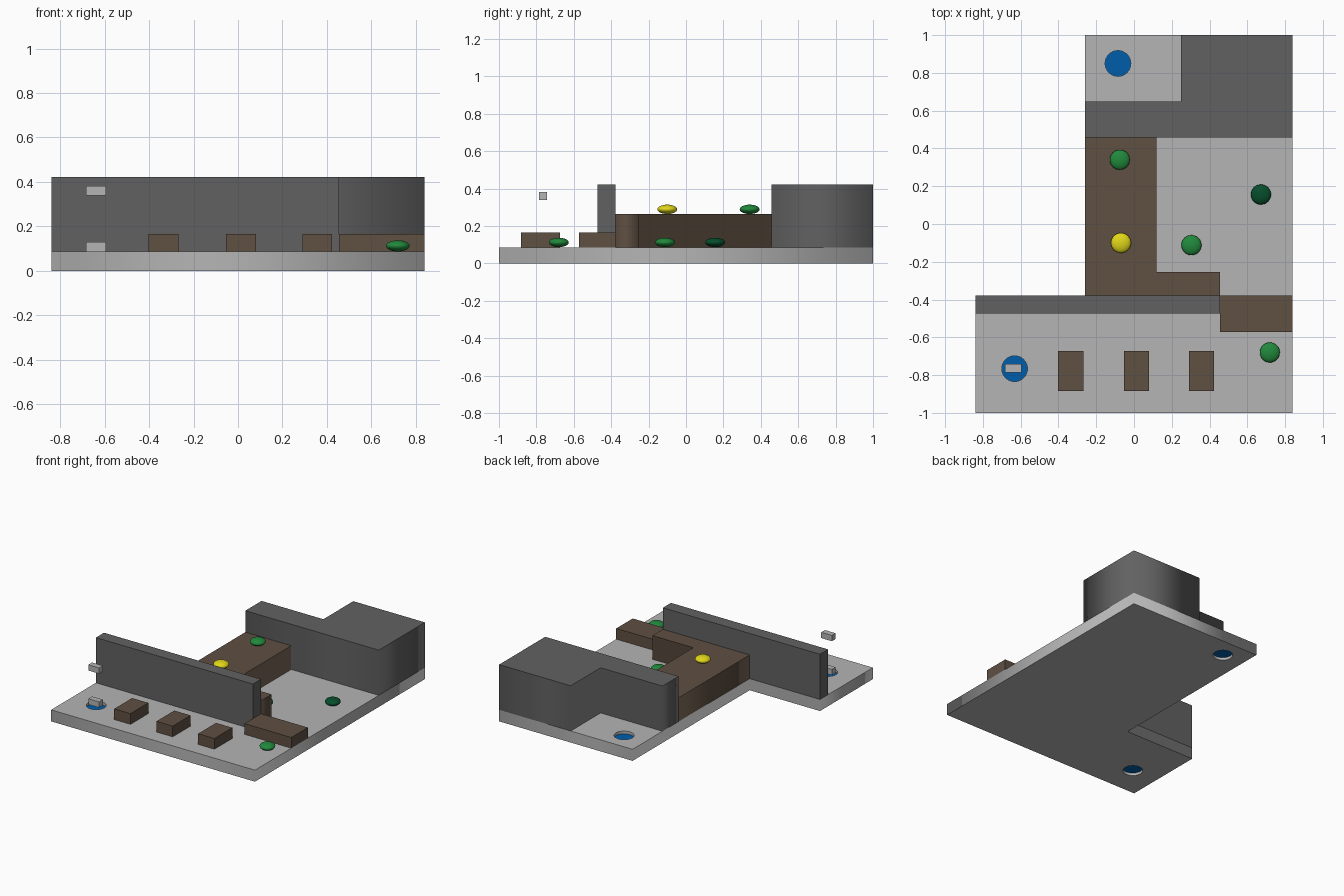
import bpy, math

if "Cube" in bpy.data.objects:
    bpy.data.objects.remove(bpy.data.objects["Cube"])

BASE, LOW, MID, HIGH = 0.086, 0.166, 0.263, 0.423


def material(name, rgb):
    m = bpy.data.materials.new(name)
    m.diffuse_color = (*rgb, 1)
    m.use_nodes = True
    m.node_tree.nodes["Principled BSDF"].inputs["Base Color"].default_value = m.diffuse_color
    return m


LIGHT = material("light_grey", (0.46, 0.46, 0.46))
DARK = material("dark_grey", (0.12, 0.12, 0.12))
BROWN = material("brown", (0.115, 0.08, 0.055))
BLUE = material("blue", (0.0, 0.11, 0.40))
GREEN = material("green", (0.015, 0.25, 0.045))
DEEP_GREEN = material("deep_green", (0.002, 0.075, 0.025))
YELLOW = material("yellow", (0.75, 0.68, 0.01))


def prism(name, outline, z0, z1, mat, holes=()):
    """Extruded outline, optionally with round through-holes (x, y, r)."""
    loops = [outline]
    for x, y, r in holes:
        loops.append([(x + r * math.cos(i * math.tau / 32),
                       y + r * math.sin(i * math.tau / 32)) for i in range(32)])
    cu = bpy.data.curves.new(name, 'CURVE')
    cu.dimensions, cu.fill_mode = '2D', 'BOTH'
    cu.extrude = (z1 - z0) / 2
    for pts in loops:
        s = cu.splines.new('POLY')
        s.points.add(len(pts) - 1)
        for p, (x, y) in zip(s.points, pts):
            p.co = (x, y, 0, 1)
        s.use_cyclic_u = True
    cu.materials.append(mat)
    ob = bpy.data.objects.new(name, cu)
    ob.location.z = (z0 + z1) / 2
    bpy.context.collection.objects.link(ob)
    bpy.ops.object.select_all(action='DESELECT')
    ob.select_set(True)
    bpy.context.view_layer.objects.active = ob
    bpy.ops.object.convert(target='MESH')
    bpy.context.object.name = name


def box(name, x0, x1, y0, y1, z0, z1, mat):
    bpy.ops.mesh.primitive_cube_add(
        size=1, location=((x0 + x1) / 2, (y0 + y1) / 2, (z0 + z1) / 2))
    ob = bpy.context.object
    ob.name = name
    ob.scale = (x1 - x0, y1 - y0, z1 - z0)
    ob.data.materials.append(mat)


def pebble(name, x, y, floor, mat):
    bpy.ops.mesh.primitive_uv_sphere_add(
        segments=32, ring_count=16, radius=1, location=(x, y, floor + 0.026))
    ob = bpy.context.object
    ob.name = name
    ob.scale = (0.053, 0.053, 0.025)
    ob.data.materials.append(mat)
    bpy.ops.object.shade_smooth()


# Floor slab with two round holes, each plugged by a blue disc
holes = [(-0.632, -0.766, 0.068), (-0.085, 0.85, 0.068)]
prism("floor_slab", [(-0.84, -1), (0.84, -1), (0.84, 1), (-0.26, 1),
                     (-0.26, -0.378), (-0.84, -0.378)], 0, BASE, LIGHT, holes)
for i, (x, y, r) in enumerate(holes):
    bpy.ops.mesh.primitive_cylinder_add(vertices=32, radius=r, depth=0.045,
                                        location=(x, y, 0.0425))
    bpy.context.object.name = f"hole_disc_{i + 1}"
    bpy.context.object.data.materials.append(BLUE)

# Tall dark walls
box("front_wall", -0.84, 0.455, -0.473, -0.378, BASE, HIGH, DARK)
prism("back_wall", [(-0.26, 0.458), (0.84, 0.458), (0.84, 1), (0.25, 1),
                    (0.25, 0.648), (-0.26, 0.648)], BASE, HIGH, DARK)

# Brown raised platform and low blocks
prism("platform", [(-0.26, -0.378), (0.455, -0.378), (0.455, -0.255),
                   (0.118, -0.255), (0.118, 0.458), (-0.26, 0.458)],
      BASE, MID, BROWN)
box("side_step", 0.455, 0.84, -0.572, -0.378, BASE, LOW, BROWN)
for i, x in enumerate((-0.335, 0.013, 0.357)):
    box(f"floor_block_{i + 1}", x - 0.067, x + 0.067, -0.883, -0.673,
        BASE, LOW, BROWN)

# Small grey bricks above the front hole
for i, z in enumerate((BASE, 0.339)):
    box(f"small_brick_{i + 1}", -0.683, -0.595, -0.786, -0.742, z, z + 0.043, LIGHT)

# Flattened round markers
for i, (x, y, z, m) in enumerate([
        (-0.075, 0.34, MID, GREEN), (-0.069, -0.1, MID, YELLOW),
        (0.304, -0.112, BASE, GREEN), (0.672, 0.156, BASE, DEEP_GREEN),
        (0.719, -0.68, BASE, GREEN)]):
    pebble(f"marker_{i + 1}", x, y, z, m)
